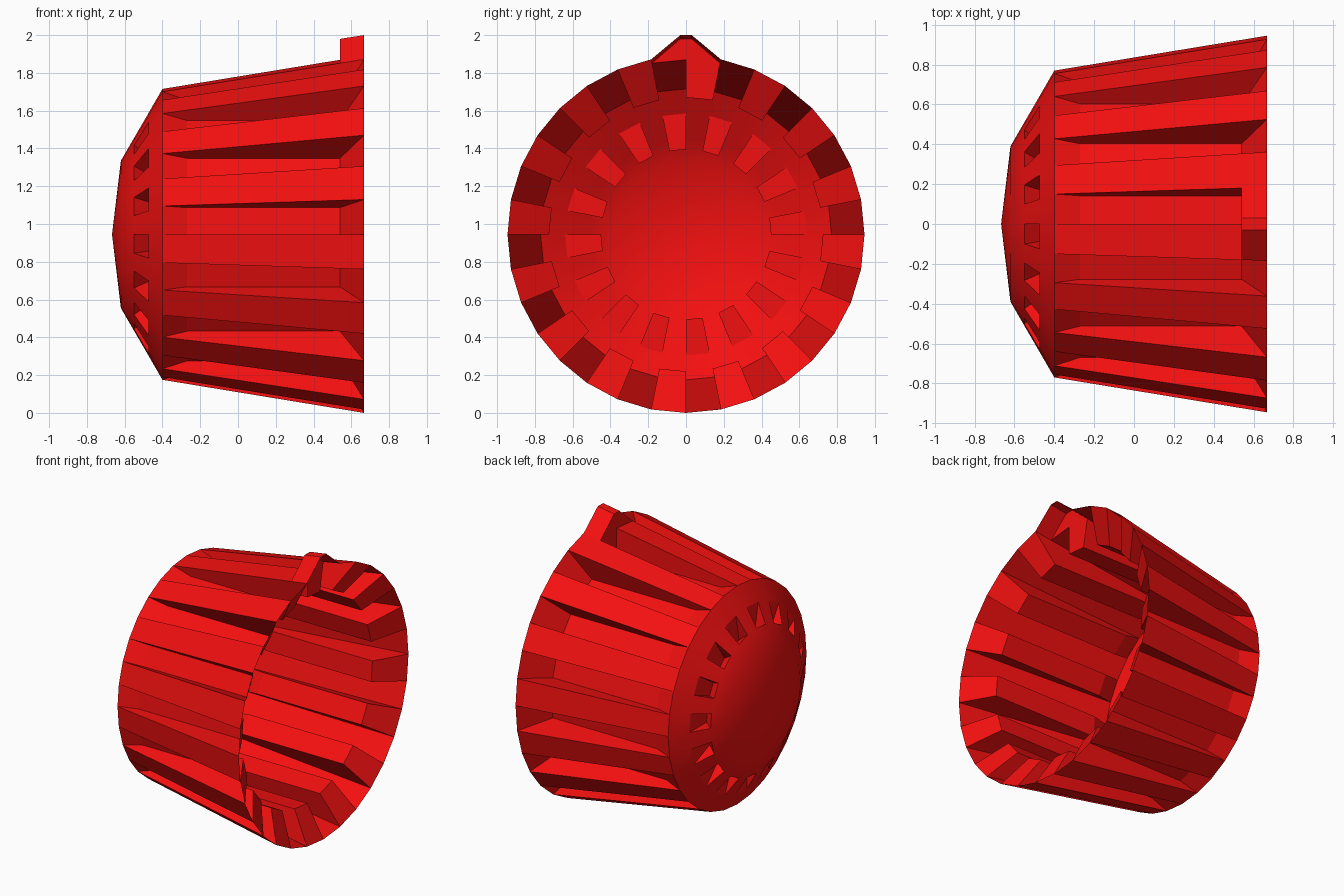
import bpy, bmesh, math

if "Cube" in bpy.data.objects:
    bpy.data.objects.remove(bpy.data.objects["Cube"])

N = 32            # facets around the x axis, alternating groove and ridge
CZ = 0.945        # height of the axis
X0, X1 = -0.40, 0.667
R0, R1 = 0.77, 0.945
XA, XB, RF = -0.27, 0.54, 0.725   # groove floor start, end and radius

red = bpy.data.materials.new("red")
red.diffuse_color = (0.9, 0.005, 0.005, 1)
red.use_nodes = True
red.node_tree.nodes["Principled BSDF"].inputs["Base Color"].default_value = red.diffuse_color


def p(x, r, k):
    a = 2 * math.pi * (k % N) / N
    return (x, r * math.sin(a), CZ + r * math.cos(a))


def build(name, faces):
    """faces: list of (points, smooth)"""
    bm = bmesh.new()
    for pts, smooth in faces:
        f = bm.faces.new([bm.verts.new(c) for c in pts])
        f.smooth = smooth
    bmesh.ops.remove_doubles(bm, verts=bm.verts, dist=1e-5)
    bmesh.ops.recalc_face_normals(bm, faces=bm.faces)
    me = bpy.data.meshes.new(name)
    bm.to_mesh(me)
    bm.free()
    me.materials.append(red)
    ob = bpy.data.objects.new(name, me)
    bpy.context.collection.objects.link(ob)
    return ob


def strip(a, b, k):
    """Quad of facet k between profile points a and b."""
    return [p(*a, k), p(*b, k), p(*b, k + 1), p(*a, k + 1)]


RT = R0 + (R1 - R0) * (XB - X0) / (X1 - X0)   # ridge radius where the tab starts

# Fluted conical wall: thin sheet, open at +x
wall = []
for k in range(N):
    at_tab = k in (0, N - 1)
    end = (XB, RT) if at_tab else (X1, R1)
    if k % 2 == 0:
        prof = [(X0, R0), (XA, RF), (XB, RF), end]
        wall += [(strip(a, b, k), False) for a, b in zip(prof, prof[1:])]
        for j in (k, k + 1):
            wall.append(([p(*q, j) for q in prof], False))
    else:
        wall.append((strip((X0, R0), end, k), False))
build("fluted_wall", wall)

# Shallow domed end with a ring of small pockets
dome = []
rings = [(-0.62, 0.39), (-0.55, 0.511), (-0.475, 0.64), (X0, R0)]
pocket = (-0.475, 0.45)
for k in range(N):
    dome.append(([(-0.667, 0, CZ), p(*rings[0], k), p(*rings[0], k + 1)], True))
    for i, (a, b) in enumerate(zip(rings, rings[1:])):
        if i == 1 and k % 2 == 1:
            dome += [(strip(a, pocket, k), False), (strip(pocket, b, k), False)]
            for j in (k, k + 1):
                dome.append(([p(*a, j), p(*pocket, j), p(*b, j)], False))
        else:
            dome.append((strip(a, b, k), True))
build("domed_end", dome)

# Pointed tab on the rim, hollow towards the open end
back = [p(XB, RT, -1), (XB, -0.03, 1.98), (XB, 0.03, 1.98), p(XB, RT, 1)]
front = [p(X1, R1, -1), (X1, -0.03, 2.0), (X1, 0.03, 2.0), p(X1, R1, 1)]
tab = [([back[i], front[i], front[i + 1], back[i + 1]], False) for i in range(3)]
tab.append((back + [p(XB, RT, 0)], False))
build("rim_tab", tab)
